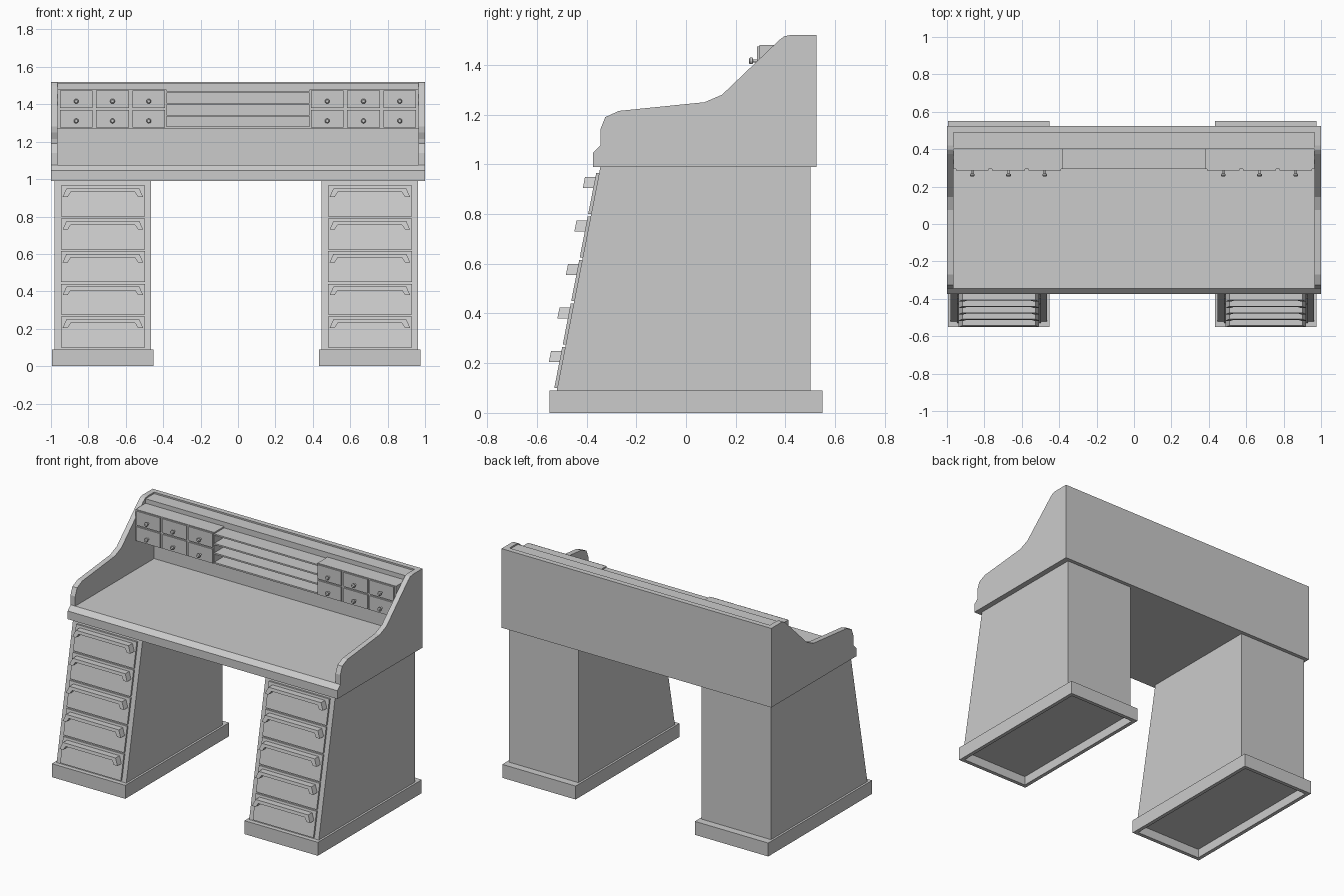
import bpy, bmesh
from mathutils import Vector

cube = bpy.data.objects.get("Cube")
if cube:
    bpy.data.objects.remove(cube, do_unlink=True)

grey = bpy.data.materials.new("plain_grey")
grey.use_nodes = True
colour = (0.6, 0.6, 0.6, 1)
grey.diffuse_color = colour
grey.node_tree.nodes["Principled BSDF"].inputs["Base Color"].default_value = colour


def finish(name, bm):
    bmesh.ops.recalc_face_normals(bm, faces=bm.faces)
    mesh = bpy.data.meshes.new(name)
    bm.to_mesh(mesh)
    bm.free()
    mesh.materials.append(grey)
    obj = bpy.data.objects.new(name, mesh)
    bpy.context.collection.objects.link(obj)
    return obj


def prism(name, points, start, offset):
    """Extrude a closed outline; start maps each point to 3D."""
    bm = bmesh.new()
    face = bm.faces.new([bm.verts.new(start(*p)) for p in points])
    moved = bmesh.ops.extrude_face_region(bm, geom=[face])["geom"]
    bmesh.ops.translate(bm, vec=Vector(offset),
                        verts=[g for g in moved if isinstance(g, bmesh.types.BMVert)])
    return finish(name, bm)


def along_x(name, outline, x0, x1):
    return prism(name, outline, lambda y, z: (x0, y, z), (x1 - x0, 0, 0))


def box(name, x0, x1, y0, y1, z0, z1):
    return along_x(name, [(y0, z0), (y1, z0), (y1, z1), (y0, z1)], x0, x1)


def rod(name, x, z, profile, sides=12):
    """Turned part pointing forwards, from (y, radius) pairs."""
    bm = bmesh.new()
    for (y0, r0), (y1, r1) in zip(profile, profile[1:]):
        ret = bmesh.ops.create_cone(bm, cap_ends=True, segments=sides,
                                    radius1=r0, radius2=r1, depth=y1 - y0)
        for v in ret["verts"]:
            v.co = (x + v.co.x, v.co.z + (y0 + y1) / 2, z + v.co.y)
    return finish(name, bm)


def front(z):
    """Sloping face of the pedestals."""
    return -0.52 + (z - 0.09) * 0.195


# Desktop slab with chamfered front edge
along_x("desktop", [(-0.375, 0.99), (0.5, 0.99), (0.5, 1.075),
                    (-0.345, 1.075), (-0.375, 1.045)], -0.998, 0.998)

# Curved side panels
side = [(0.525, 0.99), (0.525, 1.52), (0.42, 1.52), (0.395, 1.515), (0.375, 1.5),
        (0.145, 1.28), (0.075, 1.25), (-0.27, 1.215), (-0.325, 1.19),
        (-0.345, 1.14), (-0.345, 1.075), (-0.375, 1.045), (-0.375, 0.99)]
along_x("right_side_panel", side, -1, -0.965)
along_x("left_side_panel", side, 0.965, 1)

# Back panel and raised top ledge
box("back_panel", -0.965, 0.965, 0.49, 0.525, 0.99, 1.52)
box("top_ledge", -0.965, 0.965, 0.40, 0.49, 1.465, 1.51)

# Small drawer banks
for name, x0, direction in (("right", -0.955, 1), ("left", 0.955, -1)):
    ends = sorted((x0 - direction * 0.01, x0 + direction * 0.572))
    box(name + "_bank", *ends, 0.295, 0.49, 1.27, 1.48)
    for col in range(3):
        centre = x0 + direction * (0.09 + col * 0.194)
        for row in range(2):
            z = 1.275 + row * 0.105
            box(name + "_small_drawer", centre - 0.088, centre + 0.088,
                0.285, 0.295, z, z + 0.095)
            rod(name + "_small_knob", centre, z + 0.036,
                [(0.253, 0.008), (0.258, 0.013), (0.267, 0.013), (0.27, 0.006), (0.285, 0.006)])

# Open letter shelves between the banks
for i in range(4):
    z = 1.27 + i * 0.0635
    box("letter_shelf", -0.383, 0.383, 0.295, 0.49, z, z + 0.01)

# Cup shaped pull outline, seen from the front
half = [(0.195, 0.0), (0.215, -0.045), (0.188, -0.045), (0.172, -0.02)]
pull = half + [(-x, z) for x, z in reversed(half)]

# Pedestals
for name, c in (("right", -0.7225), ("left", 0.705)):
    # Hollow plinth
    x0, x1, y0, y1, t = c - 0.272, c + 0.272, -0.55, 0.55, 0.025
    box(name + "_plinth_front", x0, x1, y0, y0 + t, 0, 0.09)
    box(name + "_plinth_back", x0, x1, y1 - t, y1, 0, 0.09)
    box(name + "_plinth_outer", x0, x0 + t, y0 + t, y1 - t, 0, 0.09)
    box(name + "_plinth_inner", x1 - t, x1, y0 + t, y1 - t, 0, 0.09)
    box(name + "_plinth_floor", x0 + t, x1 - t, y0 + t, y1 - t, 0.06, 0.09)
    # Body with sloping front
    along_x(name + "_pedestal", [(0.5, 0.09), (0.5, 0.99), (front(0.99), 0.99),
                                 (front(0.09), 0.09)], c - 0.258, c + 0.258)
    # Drawers and pulls
    for i in range(5):
        z0 = 0.1 + i * 0.175
        z1, top = z0 + 0.165, z0 + 0.15
        along_x(name + "_drawer", [(front(z0), z0), (front(z1), z1),
                                   (front(z1) - 0.012, z1), (front(z0) - 0.012, z0)],
                c - 0.225, c + 0.225)
        prism(name + "_drawer_pull", pull,
              lambda x, z: (c + x, front(top + z) - 0.012, top + z), (0, -0.042, 0))
